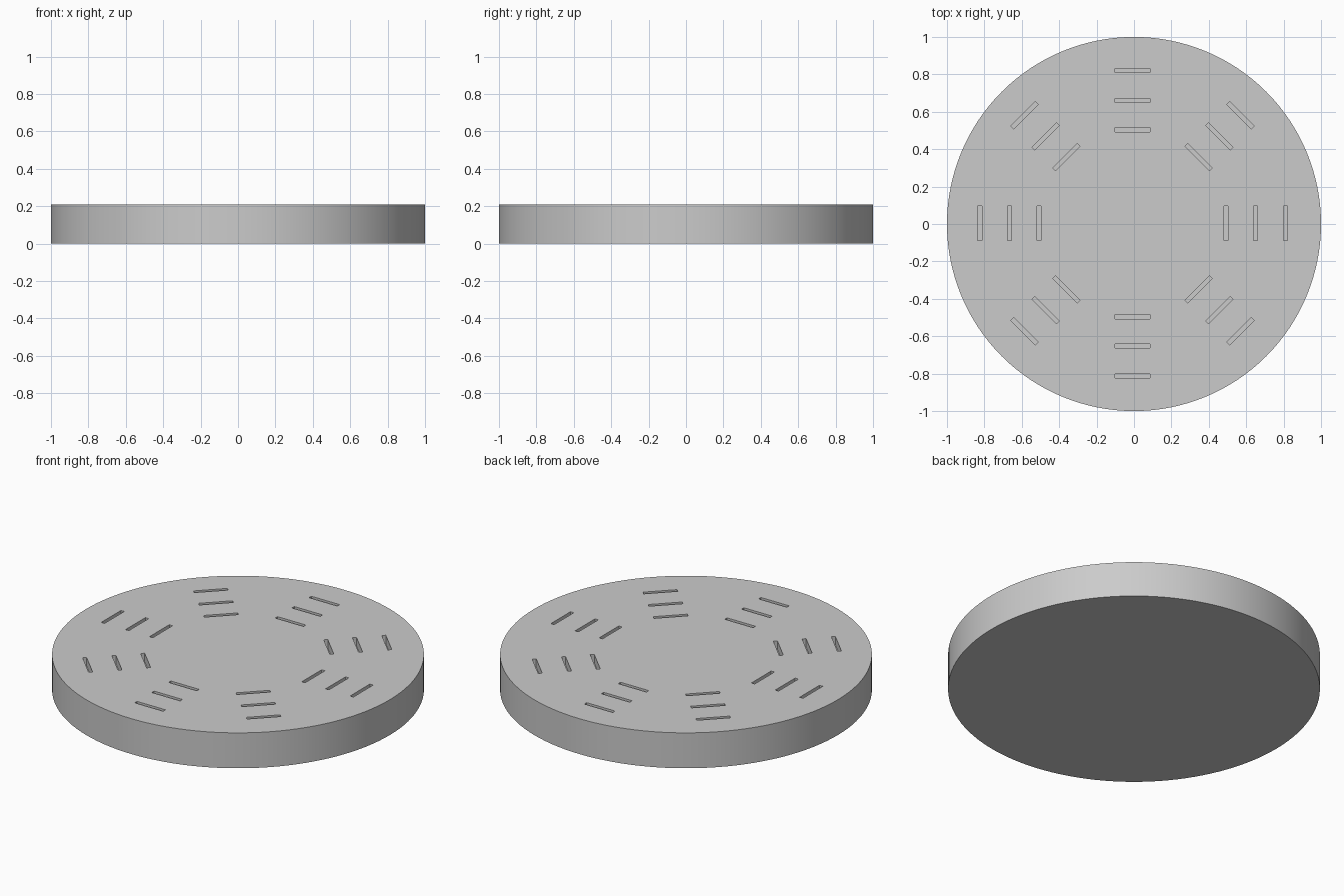
import bpy, bmesh, math
from mathutils import Matrix

if "Cube" in bpy.data.objects:
    bpy.data.objects.remove(bpy.data.objects["Cube"])

HEIGHT = 0.21
DEPTH = 0.05
CENTRE = (-0.008, 0.004)

# Round base disc
bpy.ops.mesh.primitive_cylinder_add(vertices=128, radius=1.0, depth=HEIGHT,
                                    location=(0, 0, HEIGHT / 2))
disc = bpy.context.object
disc.name = "slotted_disc"

# Cutter: eight spokes of three tangential slots
bm = bmesh.new()
for i in range(8):
    turn = Matrix.Rotation(i * math.pi / 4, 4, 'Z')
    for radius in (0.50, 0.657, 0.817):
        m = (Matrix.Translation((CENTRE[0], CENTRE[1], HEIGHT)) @ turn
             @ Matrix.Translation((radius, 0, 0))
             @ Matrix.Diagonal((0.022, 0.186, 2 * DEPTH, 1)))
        bmesh.ops.create_cube(bm, size=1.0, matrix=m)
mesh = bpy.data.meshes.new("slot_cutter")
bm.to_mesh(mesh)
bm.free()
cutter = bpy.data.objects.new("slot_cutter", mesh)
bpy.context.collection.objects.link(cutter)
cutter.hide_render = True

# Cut the slots into the top face
cut = disc.modifiers.new("slots", 'BOOLEAN')
cut.operation = 'DIFFERENCE'
cut.solver = 'EXACT'
cut.object = cutter
bpy.context.view_layer.objects.active = disc
bpy.ops.object.modifier_apply(modifier=cut.name)
bpy.data.objects.remove(cutter)

# Smooth rim, crisp edges
disc.select_set(True)
bpy.ops.object.shade_smooth_by_angle(angle=math.radians(30))
